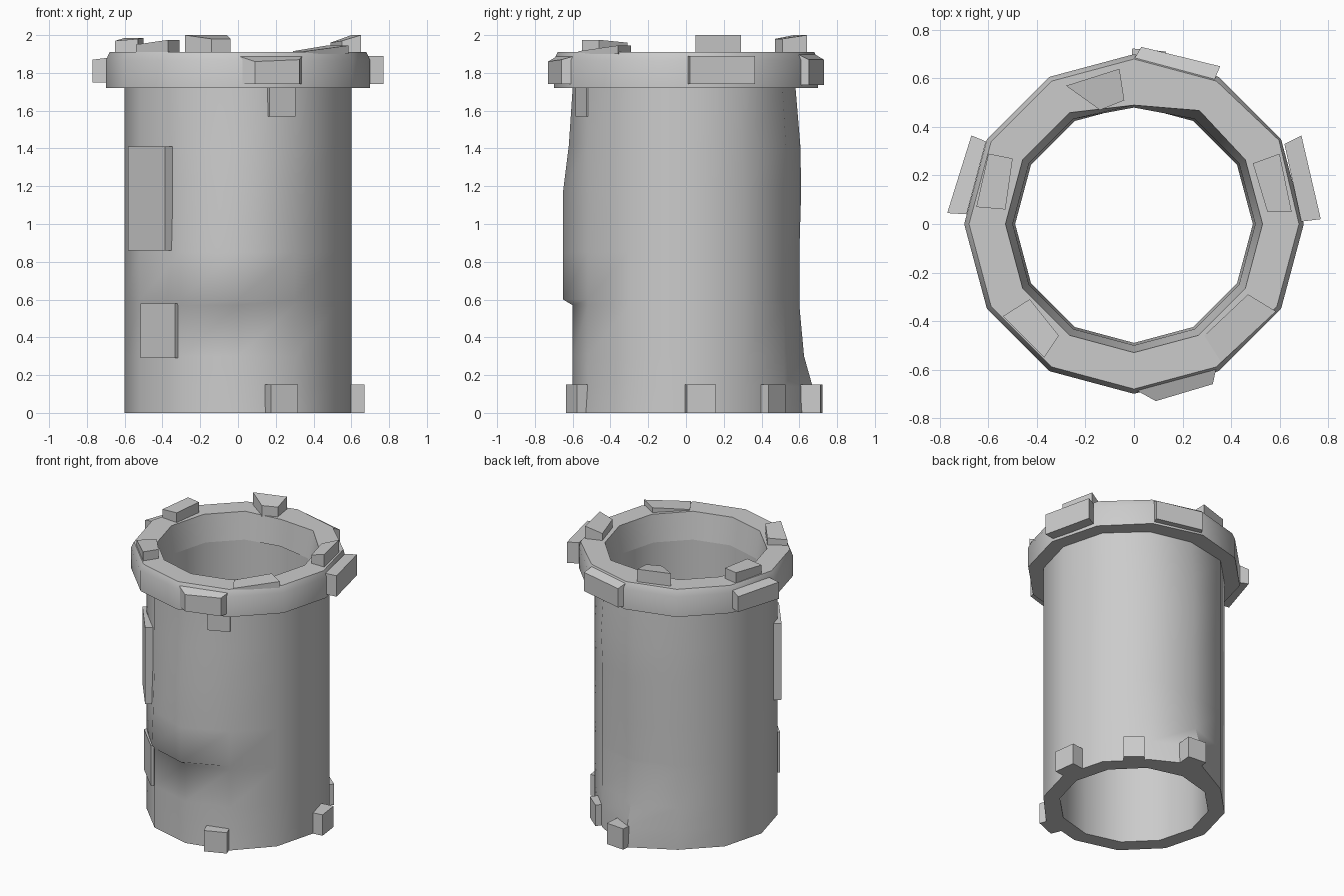
import bpy, bmesh
from math import cos, sin, radians

if "Cube" in bpy.data.objects:
    bpy.data.objects.remove(bpy.data.objects["Cube"])

SIDES = 12


def finish(name, bm, angle):
    bmesh.ops.recalc_face_normals(bm, faces=bm.faces)
    me = bpy.data.meshes.new(name)
    bm.to_mesh(me)
    bm.free()
    ob = bpy.data.objects.new(name, me)
    bpy.context.collection.objects.link(ob)
    bpy.ops.object.select_all(action='DESELECT')
    ob.select_set(True)
    bpy.context.view_layer.objects.active = ob
    bpy.ops.object.shade_smooth_by_angle(angle=radians(angle))
    return ob


def lathe(name, profile, bumps={}):
    """Spin an open profile; bumps maps (profile row, degrees) to a radius."""
    bm = bmesh.new()
    rings = []
    for j, (r, z) in enumerate(profile):
        ring = []
        for i in range(SIDES):
            deg = i * 360 // SIDES
            rr = bumps.get((j, deg), r)
            ring.append(bm.verts.new((rr * cos(radians(deg)), rr * sin(radians(deg)), z)))
        rings.append(ring)
    for a, b in zip(rings, rings[1:]):
        for i in range(SIDES):
            k = (i + 1) % SIDES
            bm.faces.new((a[i], a[k], b[k], b[i]))
    return finish(name, bm, 45)


def block(name, plan, z0, tops):
    """Stone from a four-corner plan, with a top height per corner."""
    bm = bmesh.new()
    lo = [bm.verts.new((x, y, z0)) for x, y in plan]
    hi = [bm.verts.new((x, y, t)) for (x, y), t in zip(plan, tops)]
    bm.faces.new(lo)
    bm.faces.new(hi)
    for i in range(4):
        k = (i + 1) % 4
        bm.faces.new((lo[i], lo[k], hi[k], hi[i]))
    return finish(name, bm, 20)


def radial(name, deg, r0, r1, width, z0, z1):
    c, s, h = cos(radians(deg)), sin(radians(deg)), width / 2
    plan = [(r * c - t * s, r * s + t * c)
            for r, t in ((r0, -h), (r1, -h), (r1, h), (r0, h))]
    return block(name, plan, z0, [z1] * 4)


# Hollow wall: inside down, under, then outside up, with uneven bulges
wall = [(.50, 1.72), (.49, 0), (.60, 0), (.60, .14), (.60, .30), (.60, .57),
        (.60, .60), (.60, .85), (.60, 1.18), (.60, 1.42), (.60, 1.72)]
lathe("tower_wall", wall, {
    (2, 90): .68, (3, 90): .67, (4, 90): .625,
    (6, 270): .65, (7, 270): .65, (8, 270): .65, (9, 270): .62,
    (6, 240): .62, (7, 240): .61, (8, 90): .61, (9, 90): .605, (10, 90): .58,
    (9, 60): .61, (10, 60): .59, (2, 300): .61})

# Overhanging rim
lathe("rim", [(.57, 1.72), (.70, 1.72), (.70, 1.865), (.68, 1.91), (.53, 1.91), (.50, 1.72)],
      {(3, 30): .69, (4, 90): .49, (5, 90): .48, (4, 60): .54})

# Stones on the outer face of the rim
block("rim_plate_right", [(.62, .33), (.69, .365), (.77, .02), (.69, .01)], 1.74, [1.89] * 4)
block("rim_plate_left", [(-.61, .34), (-.67, .365), (-.77, .045), (-.69, .04)], 1.75,
      [1.88, 1.86, 1.87, 1.88])
block("rim_plate_back", [(0, .68), (.03, .73), (.355, .65), (.33, .59)], 1.735, [1.9, 1.87, 1.87, 1.9])
block("rim_plate_front", [(0, -.68), (.09, -.73), (.325, -.66), (.34, -.59)], 1.74,
      [1.89, 1.86, 1.87, 1.89])

# Stones on top of the rim
block("top_stone_left", [(-.65, .07), (-.53, .06), (-.50, .27), (-.60, .29)], 1.9,
      [1.97, 1.98, 1.985, 1.985])
block("top_stone_right", [(.55, .05), (.65, .05), (.60, .29), (.49, .25)], 1.9,
      [1.97, 2.0, 2.0, 1.96])
block("top_stone_back", [(-.14, .47), (-.04, .51), (-.06, .64), (-.28, .57)], 1.9,
      [1.98, 1.98, 2.0, 2.0])
block("top_stone_front_left", [(-.54, -.38), (-.37, -.55), (-.31, -.46), (-.43, -.31)], 1.9,
      [1.95, 1.975, 1.975, 1.96])
block("top_stone_front_right", [(.29, -.46), (.36, -.57), (.585, -.36), (.47, -.29)], 1.9,
      [1.915, 1.915, 1.945, 1.945])

# Footing stones around the base
for n, (deg, r1, w) in enumerate([(-68, .655, .155), (7, .665, .155), (50, .63, .14), (85, .72, .14)]):
    radial(f"base_stone_{n + 1}", deg, .53, r1, w, 0, .15)

# Small stone under the rim and flat stones on the front left wall
radial("under_rim_stone", -67, .52, .605, .15, 1.57, 1.73)
radial("wall_stone_upper", 218, .54, .615, .32, .86, 1.41)
radial("wall_stone_lower", 225, .54, .60, .26, .29, .58)
